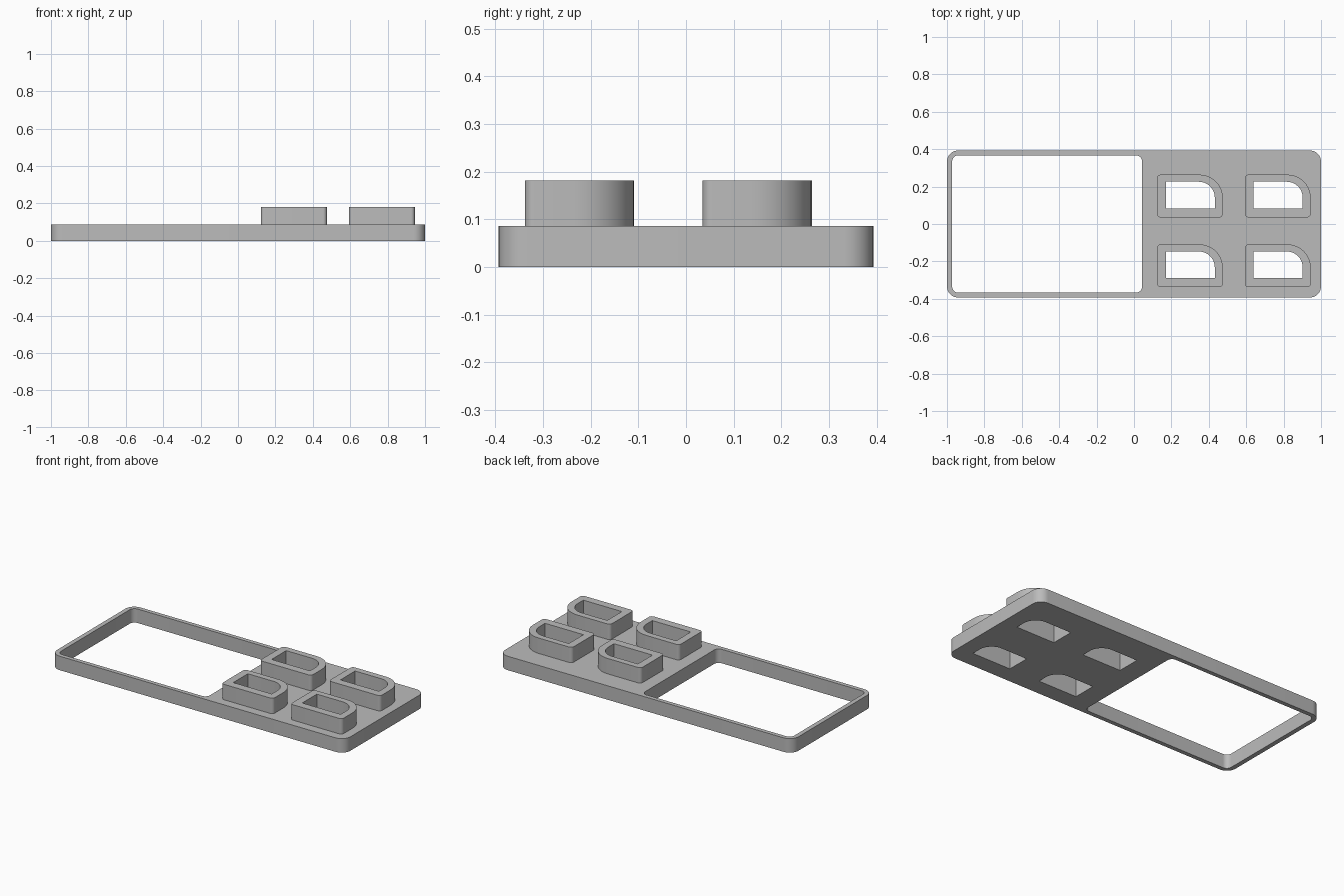
import bpy, bmesh, math
from mathutils import Vector

cube = bpy.data.objects.get("Cube")
if cube:
    bpy.data.objects.remove(cube, do_unlink=True)

PLATE_TOP, SOCKET_TOP = 0.086, 0.181

grey = bpy.data.materials.new("plain grey")
grey.use_nodes = True
grey.diffuse_color = (0.5, 0.5, 0.5, 1)
grey.node_tree.nodes["Principled BSDF"].inputs["Base Color"].default_value = (0.5, 0.5, 0.5, 1)


def outline(x0, x1, y0, y1, radii, steps=10):
    """Counter-clockwise rectangle; radii start at the lower left corner."""
    points = []
    corners = [(x0, y0, 1, 1), (x1, y0, -1, 1), (x1, y1, -1, -1), (x0, y1, 1, -1)]
    for i, ((x, y, sx, sy), r) in enumerate(zip(corners, radii)):
        if r == 0:
            points.append((x, y))
            continue
        for k in range(steps + 1):
            a = math.pi + (i + k / steps) * math.pi / 2
            points.append((x + sx * r + r * math.cos(a), y + sy * r + r * math.sin(a)))
    return points


def wall(bm, points, z0, z1, inward=False):
    low = [bm.verts.new((x, y, z0)) for x, y in points]
    high = [bm.verts.new((x, y, z1)) for x, y in points]
    for i in range(len(points)):
        j = (i + 1) % len(points)
        face = bm.faces.new((low[i], low[j], high[j], high[i]))
        if inward:
            face.normal_flip()


def cap(bm, loops, z, up):
    """Flat face bounded by the first loop, with the other loops as holes."""
    edges = []
    for points in loops:
        ring = [bm.verts.new((x, y, z)) for x, y in points]
        edges += [bm.edges.new((ring[i - 1], ring[i])) for i in range(len(ring))]
    made = bmesh.ops.triangle_fill(bm, edges=edges, use_beauty=True,
                                   normal=Vector((0, 0, 1)))
    for item in made["geom"]:
        if isinstance(item, bmesh.types.BMFace):
            item.normal_update()
            if (item.normal.z > 0) != up:
                item.normal_flip()


def finish(bm, name):
    bmesh.ops.remove_doubles(bm, verts=bm.verts[:], dist=0.0001)
    mesh = bpy.data.meshes.new(name)
    bm.to_mesh(mesh)
    bm.free()
    mesh.materials.append(grey)
    obj = bpy.data.objects.new(name, mesh)
    bpy.context.collection.objects.link(obj)
    bpy.ops.object.select_all(action="DESELECT")
    obj.select_set(True)
    bpy.context.view_layer.objects.active = obj
    bpy.ops.object.shade_smooth_by_angle(angle=math.radians(30))


# Socket outlines: one large rounded corner at the back left
sockets = {}
for row, y in (("front", -0.338), ("back", 0.035)):
    for column, x in (("inner", 0.123), ("outer", 0.593)):
        outer = outline(x, x + 0.352, y, y + 0.229, (0.02, 0.02, 0.125, 0.02))
        hole = outline(x + 0.047, x + 0.309, y + 0.049, y + 0.191, (0, 0, 0.085, 0))
        sockets[f"{row}_{column}_socket"] = (outer, hole)

# Base plate with the large window
rim = outline(-1, 1, -0.393, 0.393, [0.06] * 4)
window = outline(-0.972, 0.043, -0.367, 0.367, [0.032] * 4)
bm = bmesh.new()
wall(bm, rim, 0, PLATE_TOP)
wall(bm, window, 0, PLATE_TOP, inward=True)
cap(bm, [rim, window] + [s[0] for s in sockets.values()], PLATE_TOP, True)
cap(bm, [rim, window] + [s[1] for s in sockets.values()], 0, False)
finish(bm, "base_plate")

# Raised sockets, open right through the plate
for name, (outer, hole) in sockets.items():
    bm = bmesh.new()
    wall(bm, outer, PLATE_TOP, SOCKET_TOP)
    wall(bm, hole, 0, SOCKET_TOP, inward=True)
    cap(bm, [outer, hole], SOCKET_TOP, True)
    finish(bm, name)
